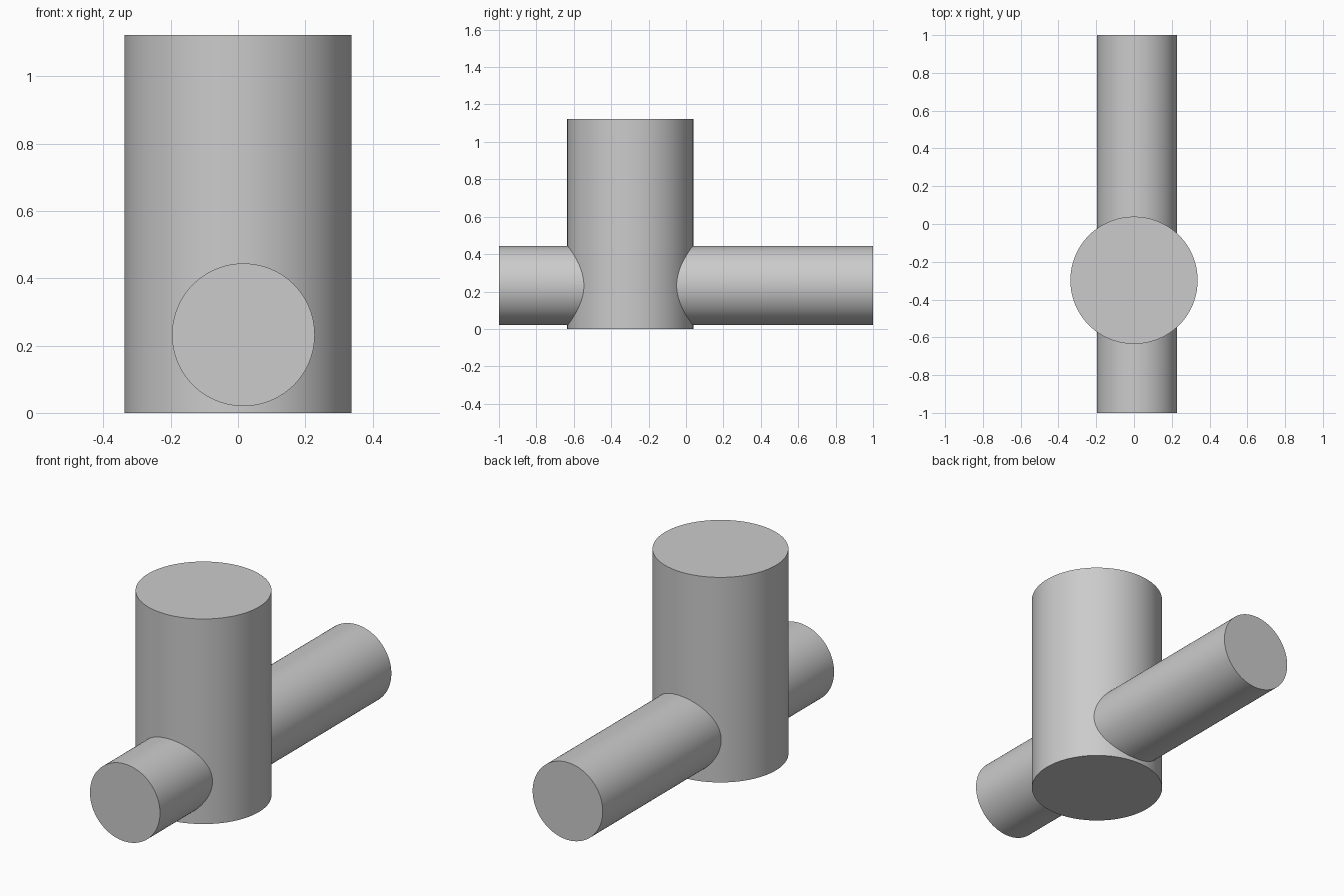
import bpy
import math

cube = bpy.data.objects.get("Cube")
if cube:
    bpy.data.objects.remove(cube, do_unlink=True)

# Plain grey finish shared by both parts
grey = bpy.data.materials.new("light_grey")
grey.use_nodes = True
colour = (0.6, 0.6, 0.6, 1)
grey.diffuse_color = colour
grey.node_tree.nodes["Principled BSDF"].inputs["Base Color"].default_value = colour


def add_cylinder(name, radius, length, centre, tilt=0.0):
    bpy.ops.mesh.primitive_cylinder_add(
        vertices=96, radius=radius, depth=length,
        location=centre, rotation=(tilt, 0, 0))
    part = bpy.context.object
    part.name = name
    part.data.materials.append(grey)
    bpy.ops.object.shade_smooth_by_angle(angle=math.radians(30))
    return part


# Upright post, set towards the front
POST_HEIGHT = 1.122
add_cylinder("upright_post", 0.337, POST_HEIGHT, (0, -0.298, POST_HEIGHT / 2))

# Long bar passing through the post, slightly off its axis
add_cylinder("cross_bar", 0.212, 2.0, (0.016, 0, 0.232), math.pi / 2)
